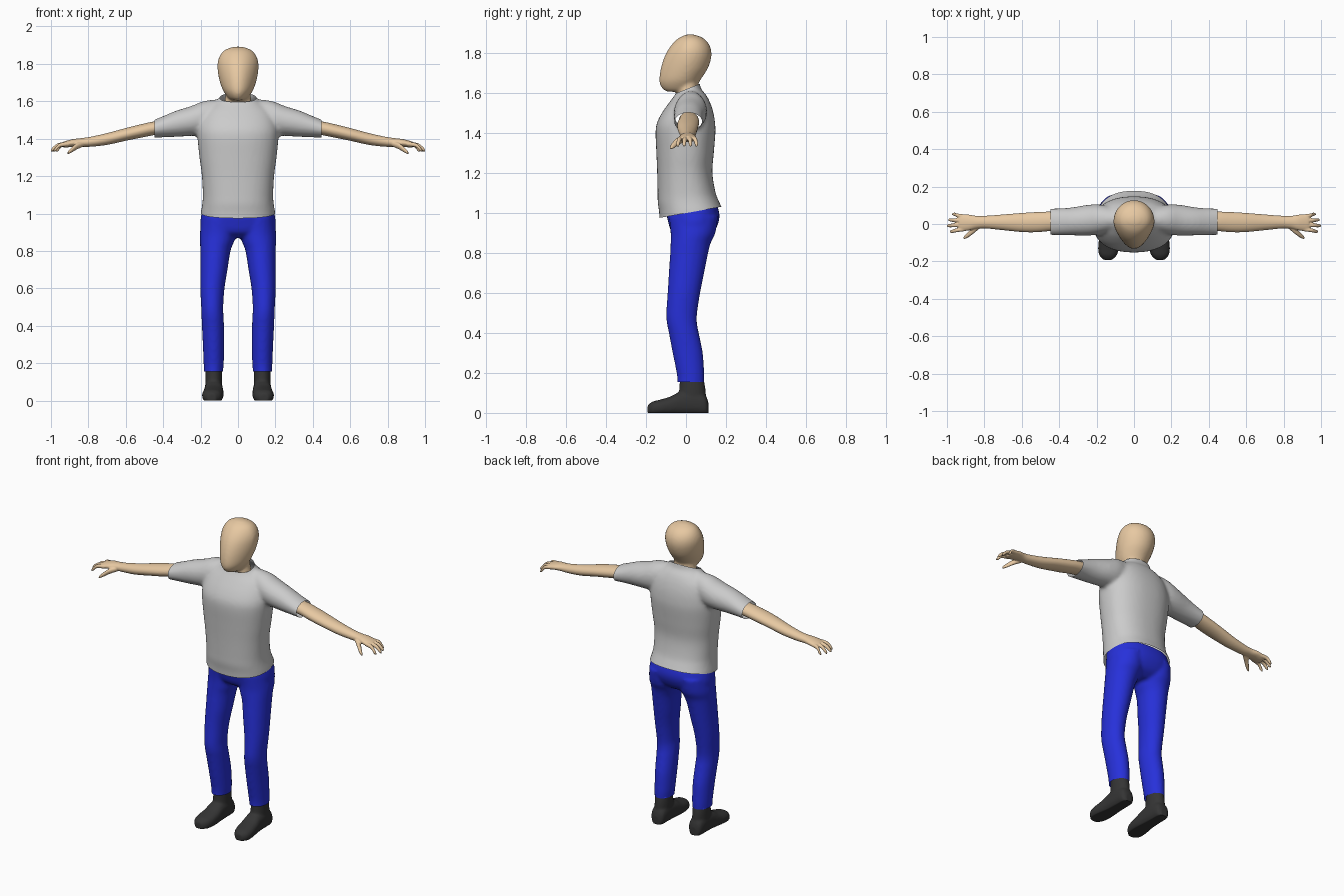
import bpy, bmesh, math
from mathutils import Vector


def material(name, rgb):
    m = bpy.data.materials.new(name)
    m.diffuse_color = (*rgb, 1)
    return m


SKIN = material("skin", (0.8, 0.58, 0.36))
BLUE = material("blue_cloth", (0.02, 0.03, 0.7))
DARK = material("dark_leather", (0.035, 0.035, 0.035))


def spline(rows, steps=5):
    """Catmull-Rom interpolation through the section rows."""
    out = []
    for i in range(len(rows) - 1):
        p = [rows[max(i - 1, 0)], rows[i], rows[i + 1], rows[min(i + 2, len(rows) - 1)]]
        for s in range(steps):
            t = s / steps
            out.append([0.5 * (2 * b + (c - a) * t + (2 * a - 5 * b + 4 * c - d) * t * t
                               + (3 * b - a - 3 * c + d) * t ** 3) for a, b, c, d in zip(*p)])
    return out + [list(rows[-1])]


def loft(bm, axis, rows, side=1, power=2.0, n=32):
    """Closed body of oval sections: (position, centre, half width, low, high)."""
    rings = []
    for t, c, r, lo, hi in spline(rows):
        ring = []
        for k in range(n):
            a = 2 * math.pi * k / n
            u, v = [math.copysign(abs(f) ** (2 / power), f) for f in (math.cos(a), math.sin(a))]
            p, q = c + r * u, (lo + hi) / 2 + (hi - lo) / 2 * v
            x, y, z = {"x": (t, p, q), "y": (p, t, q), "z": (p, q, t)}[axis]
            ring.append(bm.verts.new((x * side, y, z)))
        rings.append(ring)
    for a, b in zip(rings, rings[1:]):
        for k in range(n):
            bm.faces.new((a[k], a[(k + 1) % n], b[(k + 1) % n], b[k]))
    bm.faces.new(rings[0][::-1])
    bm.faces.new(rings[-1])


def finish(name, bm, voxel, smooth, mat=None, cuts=(), floor=False):
    """Fuse the lofts into one smooth skin, then trim open ends with planes."""
    bmesh.ops.recalc_face_normals(bm, faces=bm.faces)
    me = bpy.data.meshes.new(name)
    bm.to_mesh(me)
    bm.free()
    ob = bpy.data.objects.new(name, me)
    bpy.context.collection.objects.link(ob)
    rm = ob.modifiers.new("fuse", "REMESH")
    rm.mode, rm.voxel_size = "VOXEL", voxel
    sm = ob.modifiers.new("relax", "SMOOTH")
    sm.factor, sm.iterations = 0.5, smooth
    dg = bpy.context.evaluated_depsgraph_get()
    new = bpy.data.meshes.new_from_object(ob.evaluated_get(dg))
    ob.modifiers.clear()
    ob.data = new
    bm = bmesh.new()
    bm.from_mesh(new)
    for co, no in cuts:
        bmesh.ops.bisect_plane(bm, geom=bm.verts[:] + bm.edges[:] + bm.faces[:],
                               plane_co=co, plane_no=Vector(no).normalized(), clear_outer=True)
    if floor:
        for v in bm.verts:
            v.co.z = max(v.co.z, 0)
    for f in bm.faces:
        f.smooth = True
    bm.to_mesh(new)
    bm.free()
    new.materials.clear()
    if mat:
        new.materials.append(mat)
    return ob


# Shirt: torso and two sleeves, open at hem, neck and cuffs
bm = bmesh.new()
loft(bm, "z", [
    (0.92, 0, .202, -.13, .20), (1.0, 0, .199, -.134, .189), (1.05, 0, .191, -.141, .168),
    (1.1, 0, .188, -.142, .148), (1.2, 0, .193, -.144, .132), (1.3, 0, .206, -.148, .139),
    (1.4, 0, .216, -.152, .147), (1.45, 0, .216, -.145, .145), (1.5, 0, .205, -.12, .137),
    (1.55, 0, .18, -.085, .121), (1.59, 0, .13, -.055, .10), (1.62, 0, .098, -.045, .075),
    (1.67, 0, .085, -.04, .065)], power=2.3, n=48)
for s in (1, -1):
    loft(bm, "x", [
        (.09, .025, .06, 1.45, 1.612), (.18, .024, .08, 1.42, 1.602), (.25, .02, .082, 1.415, 1.575),
        (.33, .014, .075, 1.41, 1.55), (.39, .012, .072, 1.408, 1.525),
        (.45, .012, .071, 1.405, 1.50), (.50, .012, .071, 1.40, 1.48)], s)
finish("shirt", bm, 0.011, 5, None, [
    ((0, .02, 1.002), (0, .18, -1)),
    ((0, 0, 1.617), (0, -.4, 1)),
    ((.446, 0, 0), (1, 0, 0)), ((-.446, 0, 0), (-1, 0, 0))])

# Trousers: hips and two legs, open at waist and ankles
bm = bmesh.new()
loft(bm, "z", [
    (1.07, 0, .18, -.10, .145), (1.0, 0, .195, -.098, .166), (.95, 0, .201, -.088, .162),
    (.90, 0, .19, -.07, .135), (.87, 0, .14, -.03, .09)], power=2.3, n=48)
for s in (1, -1):
    loft(bm, "z", [
        (.98, .10, .095, -.085, .16), (.9, .105, .098, -.077, .147), (.85, .112, .091, -.077, .124),
        (.8, .121, .081, -.079, .111), (.7, .129, .073, -.086, .091), (.6, .137, .065, -.092, .071),
        (.5, .138, .059, -.099, .056), (.45, .136, .059, -.096, .055), (.4, .134, .059, -.086, .064),
        (.3, .131, .057, -.067, .084), (.2, .13, .054, -.047, .091), (.155, .131, .051, -.043, .091),
        (.10, .131, .05, -.042, .09)], s)
finish("trousers", bm, 0.010, 4, BLUE, [
    ((0, 0, 1.04), (0, 0, 1)), ((0, 0, .155), (0, 0, -1))])

# Head and neck
bm = bmesh.new()
loft(bm, "z", [
    (1.605, 0, .035, -.09, .03), (1.615, 0, .052, -.112, .045), (1.64, 0, .072, -.129, .058),
    (1.67, 0, .088, -.133, .076), (1.72, 0, .102, -.126, .108), (1.77, 0, .109, -.111, .125),
    (1.81, 0, .108, -.092, .126), (1.845, 0, .096, -.067, .113), (1.872, 0, .073, -.038, .087),
    (1.888, 0, .036, -.005, .05), (1.892, 0, .008, .013, .027)], n=40)
for v in bm.verts:                       # narrow the face towards the front
    v.co.x *= 1 + 1.6 * min(0, v.co.y)
loft(bm, "z", [(1.52, 0, .085, -.05, .08), (1.58, 0, .076, -.046, .07),
               (1.63, 0, .068, -.045, .062), (1.70, 0, .068, -.045, .062)])
finish("head", bm, 0.008, 4, SKIN)

for s, label in ((1, "left"), (-1, "right")):
    # Arm with palm, four fingers and thumb
    bm = bmesh.new()
    loft(bm, "x", [
        (.36, .014, .048, 1.43, 1.505), (.45, .014, .052, 1.419, 1.492), (.52, .010, .054, 1.405, 1.477),
        (.6, .008, .051, 1.389, 1.457), (.7, .009, .042, 1.367, 1.43), (.79, .010, .034, 1.357, 1.41),
        (.84, .009, .034, 1.357, 1.403), (.88, .008, .042, 1.357, 1.398), (.92, .007, .045, 1.353, 1.388),
        (.937, .007, .04, 1.355, 1.382)], s)
    for y, tip in ((.040, .972), (.018, .993), (-.005, 1.0), (-.028, .985)):
        end = y + (y - .006) * .35
        loft(bm, "x", [
            (.905, y, .011, 1.36, 1.384), ((.915 + tip) / 2, (y + end) / 2, .0105, 1.354, 1.378),
            (tip - .012, end, .0095, 1.334, 1.358), (tip, end, .005, 1.328, 1.342)], s, n=12)
    loft(bm, "x", [
        (.825, -.008, .016, 1.358, 1.388), (.86, -.034, .019, 1.343, 1.378),
        (.885, -.056, .015, 1.328, 1.358), (.905, -.071, .010, 1.318, 1.338),
        (.912, -.075, .005, 1.316, 1.328)], s, n=12)
    finish(label + "_arm", bm, 0.004, 3, SKIN)

    # Shoe with a flat sole and an ankle shaft
    bm = bmesh.new()
    loft(bm, "y", [
        (.112, .13, .022, -.012, .05), (.095, .13, .042, -.012, .09), (.04, .13, .048, -.012, .115),
        (-.03, .13, .051, -.012, .105), (-.08, .132, .055, -.012, .081), (-.13, .136, .056, -.012, .066),
        (-.168, .139, .046, -.012, .056), (-.192, .14, .022, -.008, .038)], s, power=2.4)
    loft(bm, "z", [
        (.03, .13, .045, -.03, .104), (.08, .13, .045, -.037, .1), (.13, .13, .045, -.033, .096),
        (.19, .13, .044, -.03, .083)], s)
    finish(label + "_shoe", bm, 0.007, 4, DARK, floor=True)
